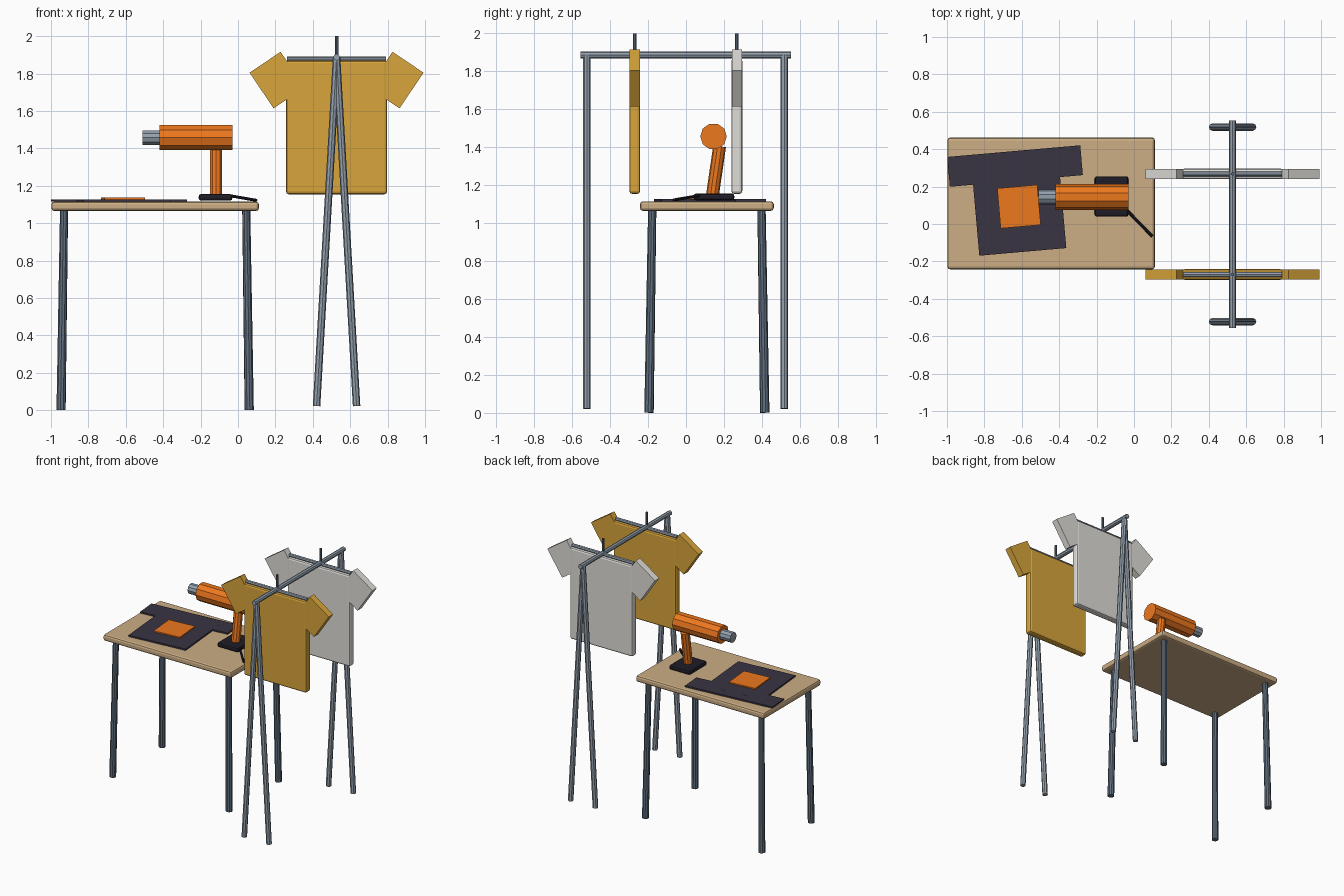
import bpy
from math import radians
from mathutils import Vector

if "Cube" in bpy.data.objects:
    bpy.data.objects.remove(bpy.data.objects["Cube"])


def lin(c):
    return c / 12.92 if c <= 0.04045 else ((c + 0.055) / 1.055) ** 2.4


def material(name, r, g, b):
    m = bpy.data.materials.new(name)
    m.diffuse_color = (lin(r), lin(g), lin(b), 1)
    m.use_nodes = True
    m.node_tree.nodes["Principled BSDF"].inputs["Base Color"].default_value = m.diffuse_color
    return m


WOOD = material("wood", 0.80, 0.68, 0.52)
STEEL = material("dark_steel", 0.38, 0.44, 0.50)
METAL = material("light_metal", 0.58, 0.63, 0.68)
ORANGE = material("orange", 0.93, 0.47, 0.12)
BLACK = material("black", 0.12, 0.11, 0.15)
CHARCOAL = material("charcoal", 0.22, 0.20, 0.26)
YELLOW = material("yellow_cloth", 0.85, 0.65, 0.23)
WHITE = material("white_cloth", 0.88, 0.87, 0.85)


def box(name, loc, size, mat, rot=(0, 0, 0), bevel=0):
    bpy.ops.mesh.primitive_cube_add(size=1, location=loc, rotation=rot)
    o = bpy.context.object
    o.name = name
    o.scale = size
    bpy.ops.object.transform_apply(location=False, rotation=False, scale=True)
    o.data.materials.append(mat)
    if bevel:
        b = o.modifiers.new("bevel", 'BEVEL')
        b.width = bevel
        b.segments = 2
    return o


def rod(name, a, b, r, mat, r2=None, sides=8):
    a, b = Vector(a), Vector(b)
    d = b - a
    bpy.ops.mesh.primitive_cone_add(vertices=sides, radius1=r, radius2=r if r2 is None else r2,
                                    depth=d.length, location=(a + b) / 2)
    o = bpy.context.object
    o.name = name
    o.rotation_euler = d.to_track_quat('Z', 'Y').to_euler()
    o.data.materials.append(mat)
    return o


# Table with splayed, tapered legs
TX, TY = -0.443, 0.11
box("table_top", (TX, TY, 1.09), (1.11, 0.705, 0.05), WOOD, bevel=0.015)
for sx in (-1, 1):
    for sy in (-1, 1):
        rod("table_leg", (TX + sx * 0.503, TY + sy * 0.305, 0.001),
            (TX + sx * 0.487, TY + sy * 0.288, 1.075), 0.025, STEEL, 0.022, 10)

# Shirt lying on the table, turned by five degrees
turn = (0, 0, radians(5))
box("flat_shirt_body", (-0.615, 0.085, 1.121), (0.467, 0.47, 0.012), CHARCOAL, turn)
box("flat_shirt_sleeves", (-0.636, 0.31, 1.121), (0.714, 0.16, 0.0115), CHARCOAL, turn)
box("flat_shirt_print", (-0.615, 0.093, 1.130), (0.215, 0.215, 0.012), ORANGE, turn)

# Heat gun on a stand
box("gun_base", (-0.12, 0.147, 1.138), (0.18, 0.215, 0.035), BLACK, bevel=0.012)
rod("gun_handle", (-0.117, 0.14, 1.15), (-0.117, 0.177, 1.405), 0.034, ORANGE, sides=10)
for name, x1, x2, r, mat in (("gun_body", -0.42, -0.03, 0.07, ORANGE),
                             ("gun_nozzle", -0.51, -0.41, 0.04, METAL)):
    o = rod(name, (x1, 0.145, 1.457), (x2, 0.145, 1.457), r, mat, sides=10)
    o.rotation_euler = (0, radians(90), 0)
rod("gun_cable", (-0.045, 0.08, 1.147), (0.098, -0.066, 1.122), 0.008, BLACK)

# Rack: two A-frames joined by a rail
RX = 0.527
for y in (-0.522, 0.518):
    for s in (-1, 1):
        rod("rack_leg", (RX + s * 0.107, y, 0.022), (RX, y, 1.888), 0.02, METAL)
rod("rack_rail", (RX, -0.557, 1.887), (RX, 0.553, 1.887), 0.018, METAL)

# Hanging shirts with hangers
for label, y, cloth in (("yellow", -0.27, YELLOW), ("white", 0.268, WHITE)):
    box(label + "_shirt_body", (RX, y, 1.512), (0.54, 0.057, 0.715), cloth, bevel=0.014)
    for s in (-1, 1):
        box(label + "_shirt_sleeve", (RX + s * 0.318, y, 1.765), (0.2, 0.053, 0.23), cloth,
            (0, radians(-s * 34 + 0) * -1, 0))
    rod(label + "_hanger_bar", (RX - 0.265, y, 1.877), (RX + 0.265, y, 1.877), 0.014, METAL)
    rod(label + "_hanger_hook", (RX, y, 1.87), (RX, y, 2.0), 0.009, STEEL)
